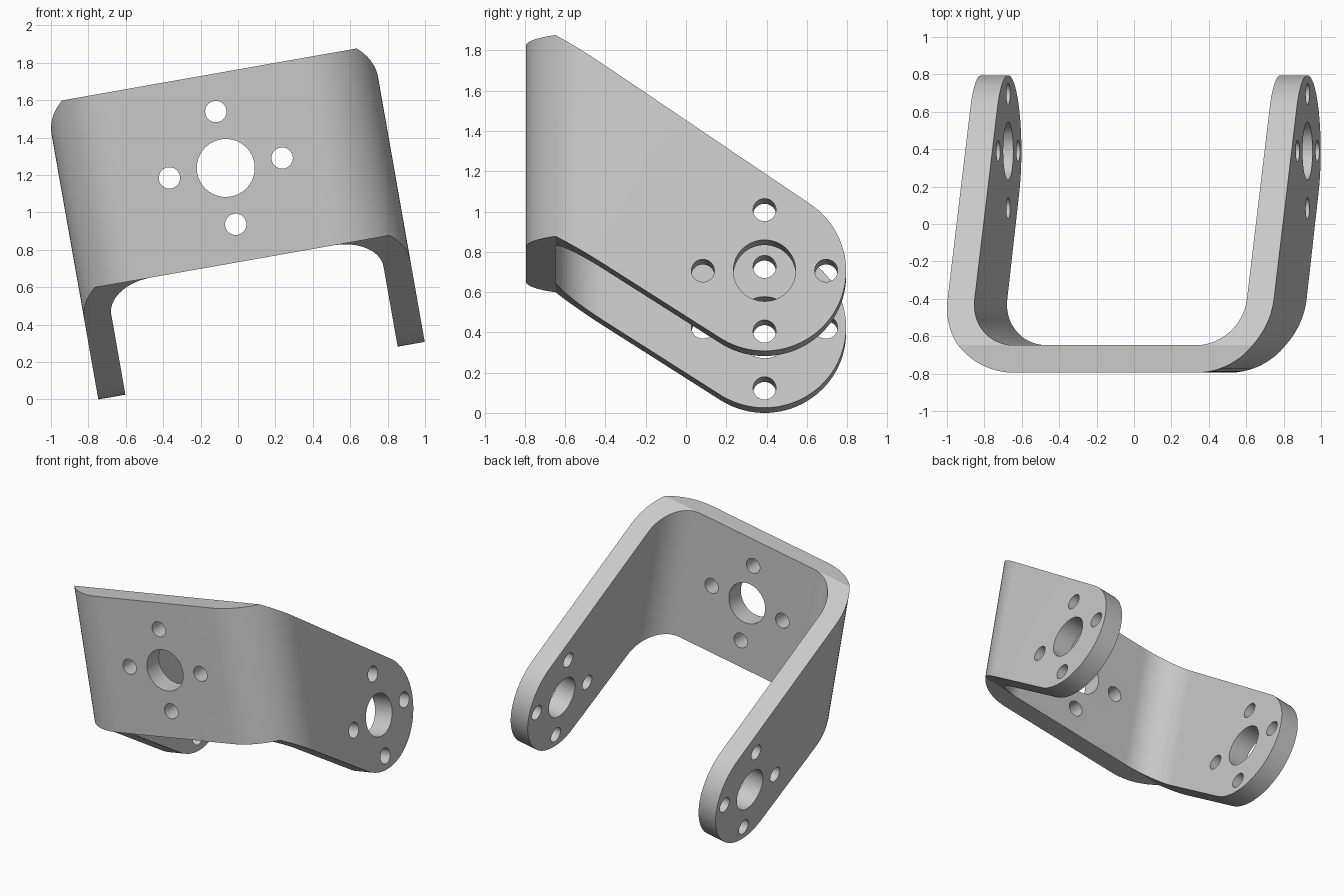
import bpy
import bmesh
from math import sin, cos, radians, atan2, asin, hypot, pi
from mathutils import Matrix, Vector

cube = bpy.data.objects.get("Cube")
if cube:
    bpy.data.objects.remove(cube, do_unlink=True)

# Main dimensions, in the bracket's own untilted frame
HALF, THICK = 0.886, 0.147          # half width, sheet thickness
FRONT, R_IN = -0.795, 0.245         # front face, inner bend radius
MID_U, MID_W = 0.151, 1.2325        # centre of the front plate
LOW, HIGH = 0.725, 1.740            # plate edges
ARM_Y, ARM_W, ARM_R = 0.39, 0.537, 0.405
BOLT_RING, BOLT_R, BORE_R = 0.306, 0.057, 0.155

steel = bpy.data.materials.new("light grey steel")
steel.use_nodes = True
GREY = (0.58, 0.58, 0.58, 1)
steel.diffuse_color = GREY
steel.node_tree.nodes["Principled BSDF"].inputs["Base Color"].default_value = GREY


def arc(cx, cy, r, a0, a1, n=24):
    return [(cx + r * cos(a0 + (a1 - a0) * i / n),
             cy + r * sin(a0 + (a1 - a0) * i / n)) for i in range(n + 1)]


def prism(name, outline, place, depth):
    """Extrude a 2D outline; place maps (a, b) to its start point."""
    bm = bmesh.new()
    face = bm.faces.new([bm.verts.new(place(a, b)) for a, b in outline])
    moved = bmesh.ops.extrude_face_region(bm, geom=[face])["geom"]
    bmesh.ops.translate(bm, vec=Vector(depth),
                        verts=[v for v in moved if isinstance(v, bmesh.types.BMVert)])
    bmesh.ops.recalc_face_normals(bm, faces=bm.faces)
    mesh = bpy.data.meshes.new(name)
    bm.to_mesh(mesh)
    bm.free()
    mesh.materials.append(steel)
    obj = bpy.data.objects.new(name, mesh)
    bpy.context.collection.objects.link(obj)
    return obj


def carve(target, cutter, operation):
    cutter.hide_render = True
    mod = target.modifiers.new("carve", "BOOLEAN")
    mod.operation, mod.object, mod.solver = operation, cutter, "EXACT"
    bpy.context.view_layer.objects.active = target
    bpy.ops.object.modifier_apply(modifier=mod.name)
    bpy.data.objects.remove(cutter, do_unlink=True)


# Bent sheet: U-shaped outline seen from above
bend_y = FRONT + THICK + R_IN
inner_u = HALF - THICK - R_IN
END = ARM_Y + ARM_R + 0.1
outer = arc(inner_u, bend_y, R_IN + THICK, 0, -pi / 2)
inner = arc(inner_u, bend_y, R_IN, -pi / 2, 0)
right = [(HALF, END)] + outer
left = [(-u, y) for u, y in reversed(right)]
inside_left = [(-HALF + THICK, END)] + [(-u, y) for u, y in reversed(inner)]
inside_right = inner + [(HALF - THICK, END)]
outline = right + left + inside_left + inside_right
bracket = prism("bent_bracket", outline, lambda u, y: (u + MID_U, y, 0), (0, 0, 2))

# Side silhouette: tapered arms ending in a round lobe
back = FRONT + THICK


def tangent_angle(w, side):
    dy, dw = ARM_Y - back, ARM_W - w
    return atan2(dw, dy) + side * asin(ARM_R / hypot(dy, dw)) + side * pi / 2


lobe = arc(ARM_Y, ARM_W, ARM_R, tangent_angle(LOW, -1), tangent_angle(HIGH, 1), 64)
side = [(-1, LOW), (back, LOW)] + lobe + [(back, HIGH), (-1, HIGH)]
carve(bracket, prism("side_cutter", side, lambda y, w: (-2, y, w), (4, 0, 0)), "INTERSECT")

# Bore and four bolt holes, through the plate and through both arms
circles = [(0, 0, BORE_R)] + [(BOLT_RING * a, BOLT_RING * b, BOLT_R)
                              for a, b in ((1, 0), (-1, 0), (0, 1), (0, -1))]
for a, b, r in circles:
    ring = arc(a, b, r, 0, 2 * pi, 48)[:-1]
    carve(bracket, prism("plate_hole", ring,
                         lambda u, w: (u + MID_U, -1, w + MID_W), (0, 0.5, 0)), "DIFFERENCE")
    carve(bracket, prism("arm_hole", ring,
                         lambda y, w: (-2, y + ARM_Y, w + ARM_W), (4, 0, 0)), "DIFFERENCE")

# Tilt the whole bracket sideways and rest it on the floor
mesh = bracket.data
mesh.transform(Matrix.Rotation(radians(-10), 4, "Y"))
mesh.transform(Matrix.Translation((0, 0, -min(v.co.z for v in mesh.vertices))))
bpy.ops.object.select_all(action="DESELECT")
bracket.select_set(True)
bpy.context.view_layer.objects.active = bracket
bpy.ops.object.shade_smooth_by_angle(angle=radians(30))
